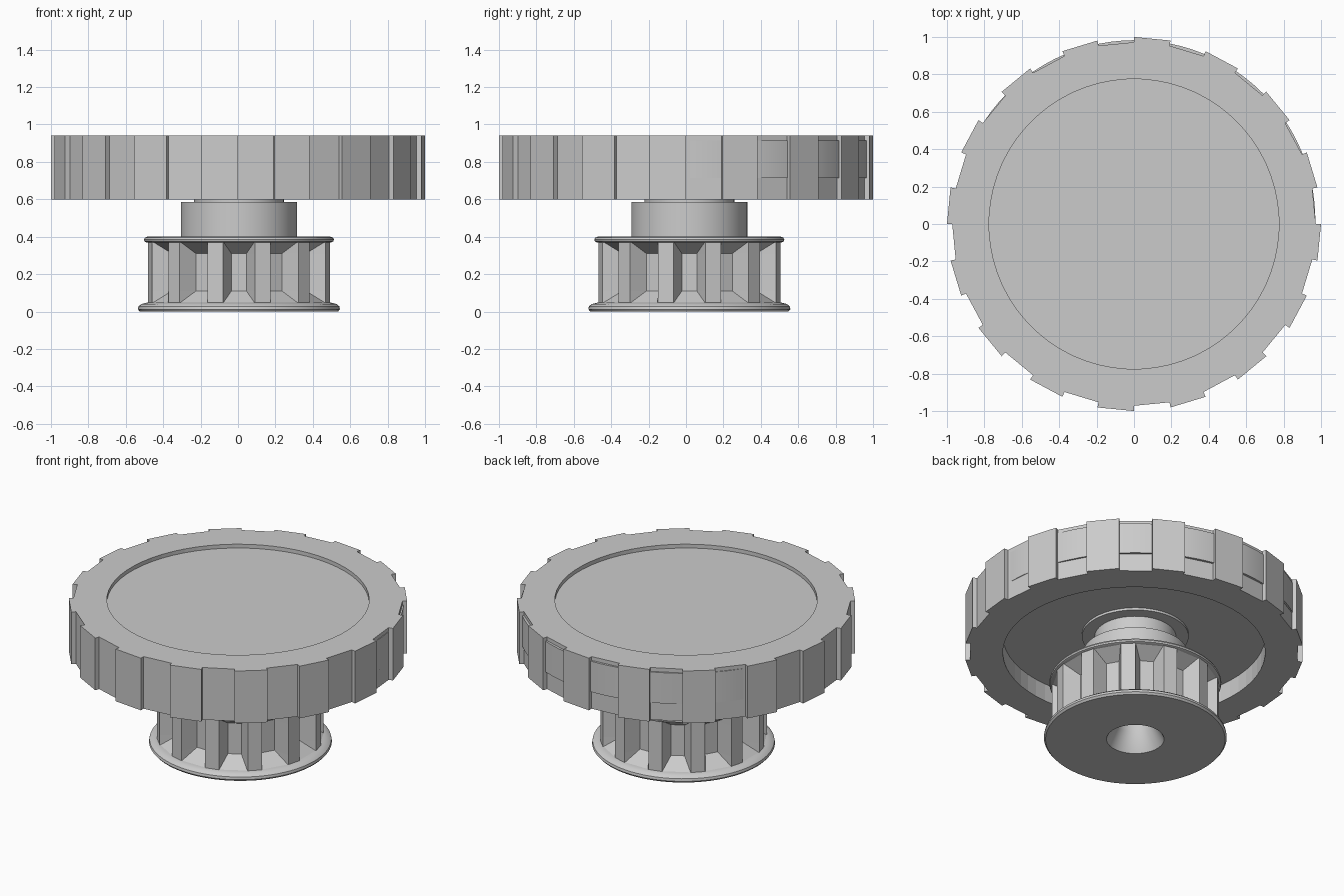
import bpy, bmesh
from math import sin, cos, pi, radians

old = bpy.data.objects.get("Cube")
if old:
    bpy.data.objects.remove(old)

grey = bpy.data.materials.new("light grey")
grey.use_nodes = True
COLOUR = (0.6, 0.6, 0.6, 1)
grey.diffuse_color = COLOUR
grey.node_tree.nodes["Principled BSDF"].inputs["Base Color"].default_value = COLOUR

AXIS = (0.005, 0.018)  # centre of the pulley and the inner disc


def polar(r, a, z):
    return (r * cos(a), r * sin(a), z)


def build(name, rings, centre=(0, 0), closed=False, cap=False, smooth=False):
    """Skin a stack of equal-sized point rings."""
    bm = bmesh.new()
    loops = [[bm.verts.new(p) for p in ring] for ring in rings]
    pairs = list(zip(loops, loops[1:]))
    if closed:
        pairs.append((loops[-1], loops[0]))
    for low, high in pairs:
        n = len(low)
        for i in range(n):
            j = (i + 1) % n
            bm.faces.new((low[i], low[j], high[j], high[i]))
    if cap:
        bm.faces.new(loops[0][::-1])
        bm.faces.new(loops[-1])
    bmesh.ops.recalc_face_normals(bm, faces=bm.faces)
    mesh = bpy.data.meshes.new(name)
    bm.to_mesh(mesh)
    bm.free()
    mesh.materials.append(grey)
    obj = bpy.data.objects.new(name, mesh)
    obj.location = (*centre, 0)
    bpy.context.collection.objects.link(obj)
    if smooth:
        bpy.ops.object.select_all(action='DESELECT')
        obj.select_set(True)
        bpy.context.view_layer.objects.active = obj
        bpy.ops.object.shade_smooth_by_angle(angle=radians(30))
    return obj


def circle(r, z, n=96):
    return [polar(r, 2 * pi * i / n, z) for i in range(n)]


# Notched rim: sixteen flat teeth alternating with shallow flat gaps
STEPS = 32


def notched(z):
    ring = []
    for i in range(STEPS):
        r = 0.972 if i % 2 == 0 else 1.0
        ring += [polar(r, 2 * pi * k / STEPS, z) for k in (i, i + 1)]
    return ring


def rim_hole(z):
    n = 2 * STEPS
    return [polar(0.775, 2 * pi * (i + 0.5) / n, z) for i in range(n)]


LOW, HIGH = 0.6, 0.94
build("notched_rim", [notched(LOW), notched(HIGH), rim_hole(HIGH), rim_hole(LOW)],
      closed=True)

# Disc filling the rim, just breaking through some of the gaps
build("inner_disc", [circle(0.965, 0.715), circle(0.965, 0.915)], AXIS,
      cap=True, smooth=True)

# Turned pulley: flanges, hub, neck, collar and a countersunk bore
profile = [
    (0.17, 0), (0.53, 0), (0.54, 0.012), (0.537, 0.028), (0.522, 0.04), (0.495, 0.047),
    (0.37, 0.05), (0.37, 0.37), (0.495, 0.37), (0.505, 0.375), (0.508, 0.385),
    (0.503, 0.395), (0.49, 0.4), (0.31, 0.4), (0.31, 0.585), (0.24, 0.585),
    (0.24, 0.7), (0.315, 0.7), (0.315, 0.73), (0.11, 0.73), (0.11, 0.11),
]
build("pulley_body", [circle(r, z) for r, z in profile], AXIS, closed=True, smooth=True)

# Twelve pulley teeth separated by pockets that taper inward on all four sides
TEETH = 12


def tooth_ring(z, root_r, root_half):
    ring = []
    for k in range(TEETH):
        a = 2 * pi * k / TEETH
        for r, t in ((0.486, -0.086), (root_r, -root_half),
                     (root_r, root_half), (0.486, 0.086)):
            ring.append((r * cos(a) - t * sin(a), r * sin(a) + t * cos(a), z))
    return ring


build("pulley_teeth", [
    tooth_ring(0.045, 0.486, 0.085),
    tooth_ring(0.11, 0.39, 0.04),
    tooth_ring(0.31, 0.39, 0.04),
    tooth_ring(0.375, 0.486, 0.085),
], AXIS)
